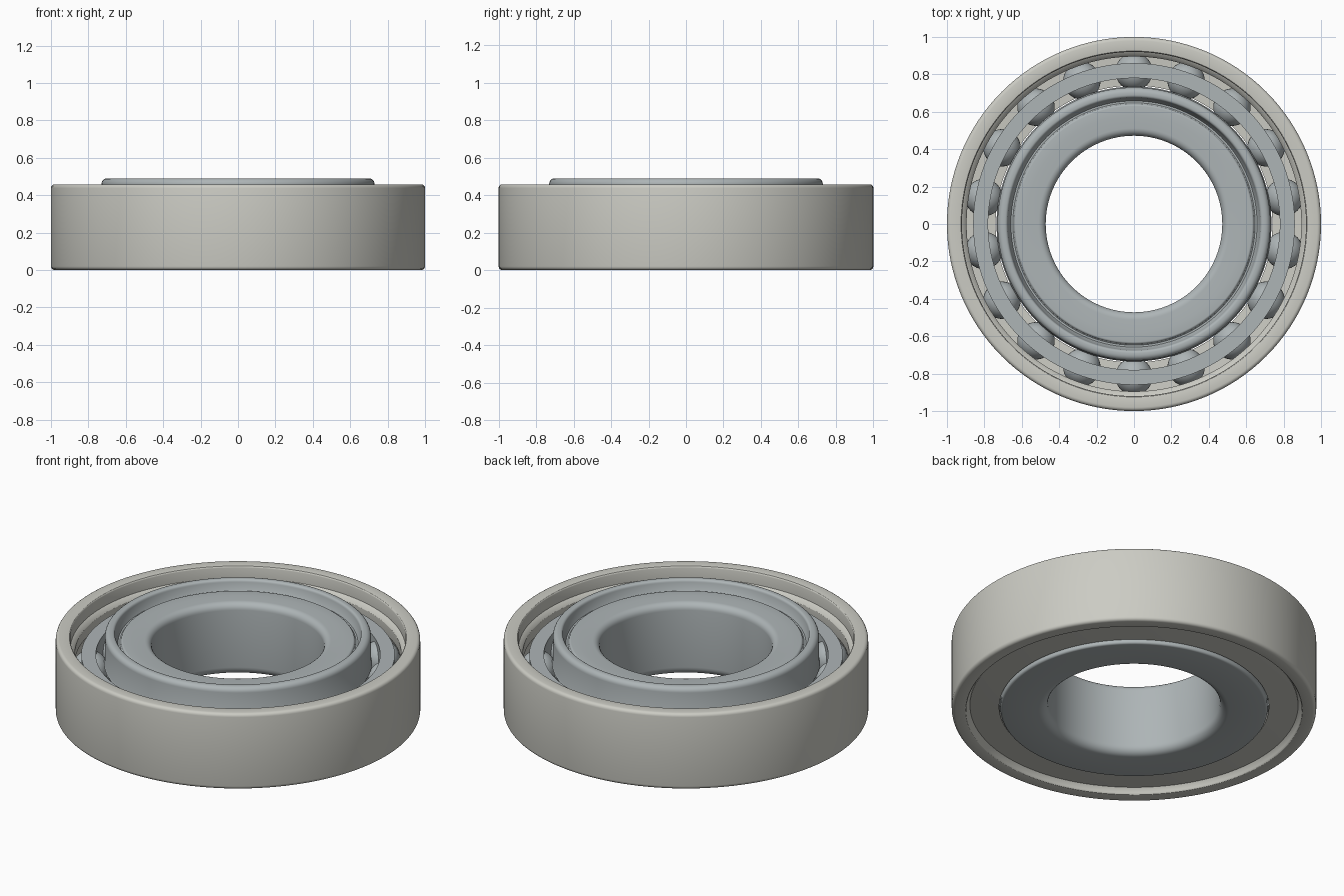
import bpy, bmesh
from math import sin, cos, pi, radians

if "Cube" in bpy.data.objects:
    bpy.data.objects.remove(bpy.data.objects["Cube"])

SEG = 128


def finish(obj):
    bpy.ops.object.select_all(action='DESELECT')
    obj.select_set(True)
    bpy.context.view_layer.objects.active = obj
    bpy.ops.object.shade_smooth_by_angle(angle=radians(30))


def paint(obj, name, rgb):
    mat = bpy.data.materials.get(name) or bpy.data.materials.new(name)
    mat.diffuse_color = (*rgb, 1)
    mat.use_nodes = True
    mat.node_tree.nodes["Principled BSDF"].inputs["Base Color"].default_value = mat.diffuse_color
    obj.data.materials.append(mat)


def arc(cr, cz, rad, a0, a1, n=6):
    """Profile points (r, z) along an arc, angles in degrees."""
    return [(cr + rad * cos(radians(a0 + (a1 - a0) * i / n)),
             cz + rad * sin(radians(a0 + (a1 - a0) * i / n))) for i in range(n + 1)]


def lathe(name, profile):
    """Revolve a closed (r, z) profile around the z axis."""
    bm = bmesh.new()
    rings = [[bm.verts.new((r * cos(2 * pi * i / SEG), r * sin(2 * pi * i / SEG), z))
              for r, z in profile] for i in range(SEG)]
    n = len(profile)
    for i in range(SEG):
        a, b = rings[i], rings[(i + 1) % SEG]
        for j in range(n):
            k = (j + 1) % n
            bm.faces.new((a[j], b[j], b[k], a[k]))
    bmesh.ops.recalc_face_normals(bm, faces=bm.faces)
    mesh = bpy.data.meshes.new(name)
    bm.to_mesh(mesh)
    bm.free()
    obj = bpy.data.objects.new(name, mesh)
    bpy.context.collection.objects.link(obj)
    finish(obj)
    return obj


WARM, STEEL = (0.60, 0.60, 0.55), (0.42, 0.46, 0.47)
BALL_R, BALL_Z, PITCH = 0.1, 0.235, 0.815

# Outer ring with ball groove, upper seal step and bottom recess
outer = lathe("outer_ring",
    arc(0.98, 0.02, 0.02, -90, 0, 4) + arc(0.98, 0.438, 0.02, 0, 90, 4)
    + arc(0.93, 0.448, 0.01, 90, 180, 3)
    + [(0.92, 0.385), (0.905, 0.375), (0.895, 0.36), (0.895, 0.30)]
    + arc(PITCH, BALL_Z, 0.103, 39, -39, 8)
    + [(0.895, 0.045), (0.905, 0.035)]
    + arc(0.93, 0.012, 0.012, 180, 270, 3))
paint(outer, "warm_steel", WARM)

# Bottom shield closing the gap between the rings
shield = lathe("bottom_shield", [
    (0.90, 0.035), (0.90, 0.06), (0.74, 0.05), (0.74, 0.025), (0.83, 0.03)])
paint(shield, "warm_steel", WARM)

# Inner ring with raised rim, stepped top face and rounded bore
inner = lathe("inner_ring",
    arc(0.70, 0.46, 0.03, 0, 90, 6)
    + arc(0.69, 0.475, 0.015, 90, 180, 4)
    + [(0.668, 0.445), (0.658, 0.425), (0.648, 0.425)]
    + arc(0.63, 0.43, 0.012, 0, 90, 4)
    + [(0.58, 0.440)]
    + arc(0.512, 0.40, 0.04, 90, 180, 6)
    + arc(0.522, 0.055, 0.05, 180, 270, 6)
    + arc(0.72, 0.018, 0.013, -90, 0, 4)
    + [(0.733, 0.17)]
    + arc(PITCH, BALL_Z, 0.103, 219, 141, 8)
    + [(0.73, 0.31)])
paint(inner, "cool_steel", STEEL)

# Cage ring holding the balls
cage = lathe("cage", [(0.78, 0.18), (0.86, 0.18), (0.86, 0.352), (0.78, 0.352)])
paint(cage, "cool_steel", STEEL)

# Eighteen balls, sharing one mesh
bpy.ops.mesh.primitive_uv_sphere_add(segments=32, ring_count=18, radius=BALL_R)
ball = bpy.context.object
finish(ball)
paint(ball, "cool_steel", STEEL)
for i in range(18):
    obj = ball if i == 0 else ball.copy()
    if i:
        bpy.context.collection.objects.link(obj)
    obj.name = f"ball_{i + 1}"
    a = radians(10 + 20 * i)
    obj.location = (PITCH * cos(a), PITCH * sin(a), BALL_Z)
